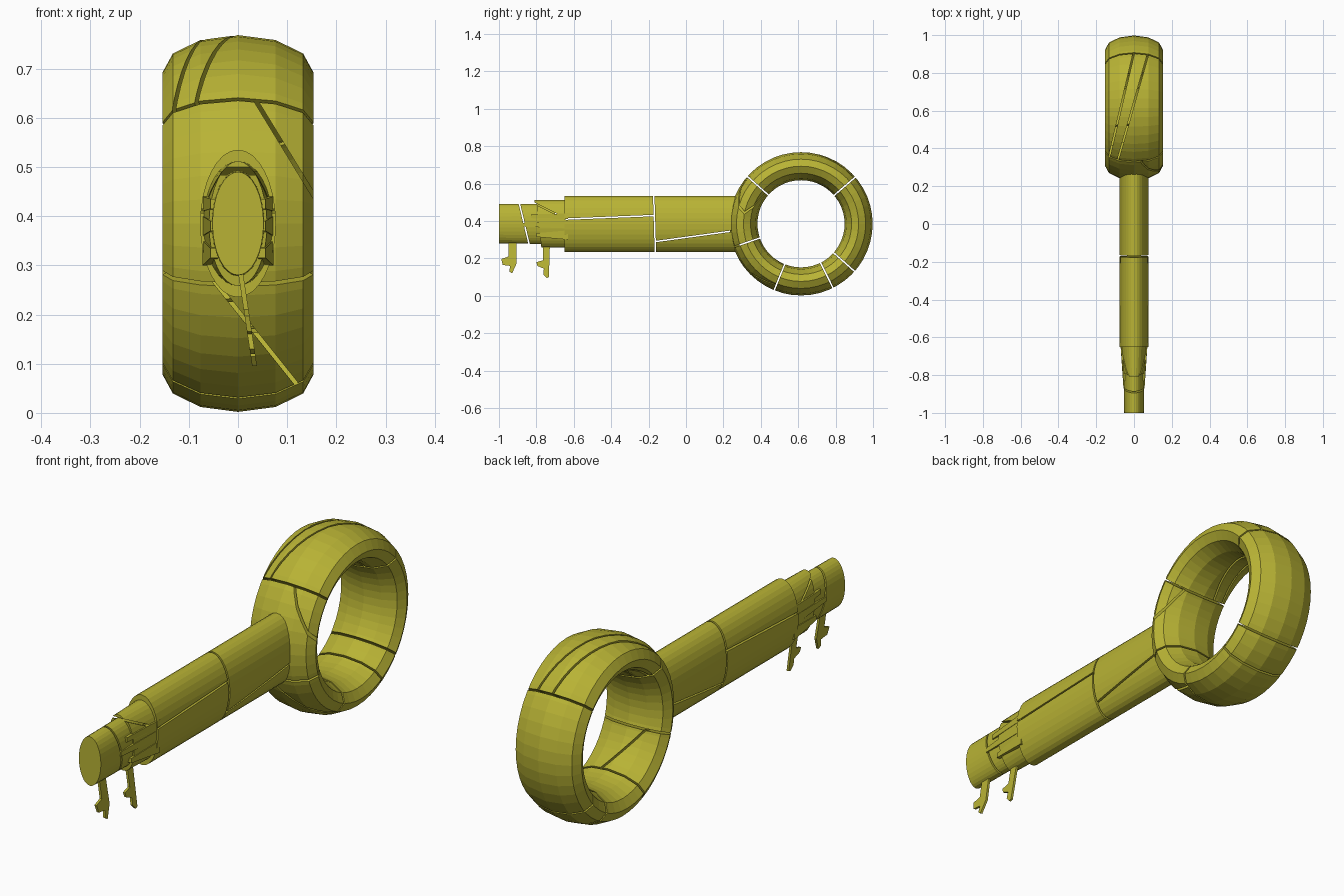
import bpy, bmesh
from math import sin, cos, radians, pi
from mathutils import Vector

if "Cube" in bpy.data.objects:
    bpy.data.objects.remove(bpy.data.objects["Cube"])

mat = bpy.data.materials.new("old_brass")
mat.diffuse_color = (0.48, 0.45, 0.035, 1)
mat.use_nodes = True
mat.node_tree.nodes["Principled BSDF"].inputs["Base Color"].default_value = mat.diffuse_color
GAP = 0.004                 # half width of a crack
CY, CZ = 0.615, 0.385       # ring centre


def finish(name, bm):
    bmesh.ops.recalc_face_normals(bm, faces=bm.faces)
    me = bpy.data.meshes.new(name)
    bm.to_mesh(me)
    bm.free()
    me.materials.append(mat)
    ob = bpy.data.objects.new(name, me)
    bpy.context.collection.objects.link(ob)
    return ob


def piece(name, base, planes):
    """Keep the part of base behind every (point, outward normal) plane."""
    bm = base.copy()
    for p, n in planes:
        n = Vector(n).normalized()
        r = bmesh.ops.bisect_plane(bm, geom=bm.verts[:] + bm.edges[:] + bm.faces[:],
                                   plane_co=Vector(p) - n * GAP, plane_no=n, clear_outer=True)
        cut = [e for e in r["geom_cut"] if isinstance(e, bmesh.types.BMEdge)]
        if cut:
            bmesh.ops.holes_fill(bm, edges=cut, sides=0)
    return finish(name, bm)


def flip(plane):
    return plane[0], tuple(-c for c in plane[1])


def torus(major=0.308, minor=0.075, n=48, m=12):
    """Ring bow: torus stretched to double width along x."""
    bm = bmesh.new()
    rows = []
    for i in range(n):
        a = 2 * pi * i / n
        row = []
        for j in range(m):
            b = 2 * pi * j / m
            r = major + minor * cos(b)
            row.append(bm.verts.new((0.153 * sin(b), CY + r * cos(a), CZ + r * sin(a))))
        rows.append(row)
    for i in range(n):
        for j in range(m):
            p, q = rows[i], rows[(i + 1) % n]
            k = (j + 1) % m
            bm.faces.new((p[j], p[k], q[k], q[j]))
    return bm


def rod(sections, n=32):
    """Closed elliptic rod through (y, x radius, z radius) sections."""
    bm = bmesh.new()
    rows = [[bm.verts.new((rx * cos(2 * pi * i / n), y, CZ + rz * sin(2 * pi * i / n)))
             for i in range(n)] for y, rx, rz in sections]
    for p, q in zip(rows, rows[1:]):
        for i in range(n):
            k = (i + 1) % n
            bm.faces.new((p[i], p[k], q[k], q[i]))
    bm.faces.new(rows[0])
    bm.faces.new(rows[-1])
    return bm


def radial(deg, sign):
    a = radians(deg)
    return (0, CY, CZ), (0, -sin(a) * sign, cos(a) * sign)


def sector(a, b):
    return [radial(a, -1), radial(b, 1)]


# Ring bow, broken into sectors; some are split again by diagonal cracks
ring = torus()
diag_a = ((0.0, 0.91, 0), (0.53, -0.125, 0))
diag_b = ((0.08, 0.92, 0), (0.58, -0.165, 0))
front_hi = ((0.10, 0, 0.53), (0.18, 0, 0.11))
front_lo = ((0.05, 0, 0.145), (0.15, 0, 0.12))
top = sector(40.7, 138.6)
piece("ring_top_left", ring, top + [diag_a])
piece("ring_top_middle", ring, top + [flip(diag_a), diag_b])
piece("ring_top_right", ring, top + [flip(diag_b)])
left = sector(138.6, 199)
piece("ring_front_main", ring, left + [front_hi])
piece("ring_front_corner", ring, left + [flip(front_hi)])
low = sector(199, 248)
piece("ring_low_main", ring, low + [front_lo])
piece("ring_low_corner", ring, low + [flip(front_lo)])
for name, a, b in (("ring_bottom", 248, 296.5), ("ring_bottom_wedge", 296.5, 318.4),
                   ("ring_back", 318.4, 400.7)):
    piece(name, ring, sector(a, b))
ring.free()

# Shaft, broken across the middle and lengthwise in each half
shaft = rod([(-0.65, 0.077, 0.15), (0.285, 0.077, 0.15)])
across = ((0, -0.168, 0.385), (0, 1, 0.03))
front_split = ((0, -0.4, 0.42), (0, -0.04, 1))
back_split = ((0, 0.04, 0.318), (0, -0.137, 1))
piece("shaft_front_upper", shaft, [across, flip(front_split)])
piece("shaft_front_lower", shaft, [across, front_split])
piece("shaft_back_upper", shaft, [flip(across), flip(back_split)])
piece("shaft_back_lower", shaft, [flip(across), back_split])
shaft.free()

# Chipped neck and tip
neck = rod([(-0.81, 0.057, 0.127), (-0.63, 0.072, 0.127)])
neck_split = ((0, -0.72, 0.45), (0, 0.5, 1))
piece("neck_upper", neck, [flip(neck_split)])
piece("neck_lower", neck, [neck_split, ((0, -0.79, 0.385), (0, -1, -0.1))])
neck.free()
tip = rod([(-1.0, 0.052, 0.105), (-0.70, 0.054, 0.108)])
tip_split = ((0, -0.865, 0.385), (0, 1, 0.24))
piece("tip_front", tip, [tip_split])
piece("tip_back", tip, [flip(tip_split)])
tip.free()

# Splinters along both sides of the neck
for side, label in ((1, "right"), (-1, "left")):
    for i, (z0, z1, y0) in enumerate(((0.30, 0.35, -0.80), (0.36, 0.40, -0.87), (0.41, 0.44, -0.83))):
        bm = bmesh.new()
        quad = [(y0, (z0 + z1) / 2 - 0.01), (y0, (z0 + z1) / 2 + 0.01), (-0.63, z1), (-0.63, z0)]
        rows = [[bm.verts.new((side * (x if k < 2 else x + 0.016), y, z))
                 for k, (y, z) in enumerate(quad)] for x in (0.040, 0.056)]
        bm.faces.new(rows[0])
        bm.faces.new(rows[1])
        for k in range(4):
            m = (k + 1) % 4
            bm.faces.new((rows[0][k], rows[0][m], rows[1][m], rows[1][k]))
        finish(f"splinter_{label}_{i + 1}", bm)

# Thin broken teeth, leaning slightly to +x
teeth = {
    "tooth_front": [(-0.95, 0.30), (-0.95, 0.21), (-0.988, 0.197), (-0.98, 0.165), (-0.94, 0.16),
                    (-0.945, 0.13), (-0.93, 0.12), (-0.905, 0.175), (-0.908, 0.30)],
    "tooth_back": [(-0.765, 0.30), (-0.765, 0.19), (-0.80, 0.18), (-0.795, 0.16), (-0.76, 0.145),
                   (-0.763, 0.115), (-0.745, 0.095), (-0.733, 0.10), (-0.727, 0.30)],
}
for name, outline in teeth.items():
    bm = bmesh.new()
    rows = [[bm.verts.new((0.012 + (0.24 - z) * 0.15 + t, y, z)) for y, z in outline]
            for t in (-0.005, 0.005)]
    for row in rows:
        bm.faces.new(row)
    for i in range(len(outline)):
        k = (i + 1) % len(outline)
        bm.faces.new((rows[0][i], rows[0][k], rows[1][k], rows[1][i]))
    finish(name, bm)
